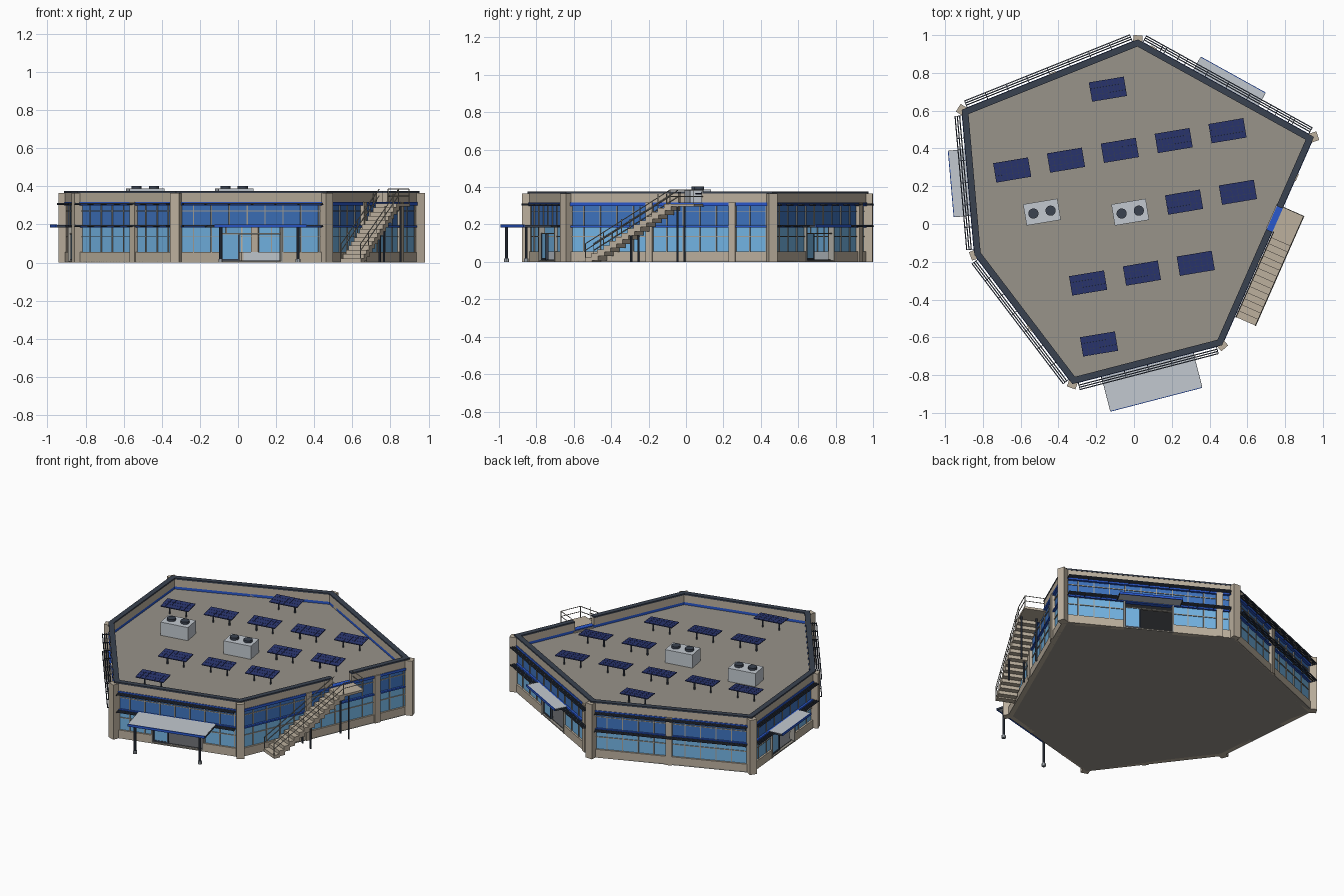
import bpy, bmesh, math
from mathutils import Matrix, Vector

old = bpy.data.objects.get("Cube")
if old:
    bpy.data.objects.remove(old, do_unlink=True)


def material(name, *rgb):
    lin = [((c / 255 + 0.055) / 1.055) ** 2.4 for c in rgb] + [1.0]
    m = bpy.data.materials.new(name)
    m.use_nodes = True
    m.diffuse_color = lin
    m.node_tree.nodes["Principled BSDF"].inputs["Base Color"].default_value = lin
    return m


BEIGE = material("beige_concrete", 188, 176, 158)
ROOF = material("roof_grey", 152, 147, 138)
DARK = material("interior_grey", 92, 94, 98)
STEEL = material("dark_steel", 58, 66, 80)
UPPER = material("upper_glass", 62, 115, 190)
LOWER = material("lower_glass", 115, 180, 228)
BLUE = material("blue_trim", 42, 88, 205)
LIGHT = material("light_grey", 194, 201, 208)
NAVY = material("solar_navy", 42, 54, 112)
FRAME = material("frame_grey", 165, 162, 154)

parts = {}


def mesh_for(name, mat):
    return parts.setdefault(name, (bmesh.new(), mat))[0]


def box(name, mat, frame, xs, ys, zs):
    """Box between the given limits, in a local frame."""
    lo, hi = Vector((xs[0], ys[0], zs[0])), Vector((xs[1], ys[1], zs[1]))
    m = frame @ Matrix.Translation((lo + hi) / 2) @ Matrix.Diagonal((*(hi - lo), 1))
    bmesh.ops.create_cube(mesh_for(name, mat), size=1, matrix=m)


def rod(name, mat, frame, p, q, r, sides=8):
    """Round bar from p to q, in a local frame."""
    p, q = Vector(p), Vector(q)
    d = q - p
    m = frame @ Matrix.Translation((p + q) / 2) @ d.to_track_quat("Z", "Y").to_matrix().to_4x4()
    bmesh.ops.create_cone(mesh_for(name, mat), cap_ends=True, segments=sides,
                          radius1=r, radius2=r, depth=d.length, matrix=m)


def slab(name, mat, points, z0, z1):
    """Flat plate with the plan of the building."""
    bm = mesh_for(name, mat)
    low = [bm.verts.new((x, y, z0)) for x, y in points]
    top = [bm.verts.new((x, y, z1)) for x, y in points]
    bm.faces.new(low[::-1])
    bm.faces.new(top)
    for i in range(len(points)):
        j = (i + 1) % len(points)
        bm.faces.new((low[i], low[j], top[j], top[i]))


def spans(length, hole):
    return [(0, hole[0]), (hole[1], length)] if hole else [(0, length)]


def inside(s, hole, margin=0.0):
    return hole and hole[0] - margin < s < hole[1] + margin


# Plan corners, anticlockwise from the front left corner
plan = [(-0.325, -0.845), (0.465, -0.64), (0.95, 0.46),
        (0.02, 0.975), (-0.91, 0.603), (-0.843, -0.163)]
# Per side: door width, canopy width, canopy reach
sides = [(0.33, 0.5, 0.19), None, (0.3, 0.39, 0.08), None, (0.27, 0.35, 0.09), None]
STAIR_SIDE = 1
BAY, PANE = 0.485, 0.097
GLASS_Y, WALL_Y = (0.012, 0.02), (0.0, 0.03)
frames = []

for i, (px, py) in enumerate(plan):
    qx, qy = plan[(i + 1) % 6]
    L = math.hypot(qx - px, qy - py)
    M = Matrix.Translation((px, py, 0)) @ Matrix.Rotation(math.atan2(qy - py, qx - px), 4, "Z")
    frames.append(M)
    door = sides[i]
    hole = (L / 2 - door[0] / 2, L / 2 + door[0] / 2) if door else None
    gap = (0.655, 0.79) if i == STAIR_SIDE else None

    # Wall layers, bottom to top
    for s in spans(L, hole):
        box("base_wall", BEIGE, M, s, WALL_Y, (0, 0.055))
        inner = (max(s[0], 0.03), min(s[1], L - 0.03))
        box("base_lining", LIGHT, M, inner, (0.03, 0.036), (0.012, 0.055))
        box("lower_windows", LOWER, M, s, GLASS_Y, (0.055, 0.185))
        box("window_bars", FRAME, M, s, (0.007, 0.024), (0.133, 0.138))
    box("middle_band", BLUE, M, (0, L), (-0.002, 0.03), (0.185, 0.195))
    box("upper_windows", UPPER, M, (0, L), GLASS_Y, (0.195, 0.302))
    box("window_bars", FRAME, M, (0, L), (0.007, 0.024), (0.268, 0.273))
    box("upper_band", BLUE, M, (0, L), (-0.004, 0.03), (0.3, 0.317))
    for s in spans(L, gap):
        box("parapet", BEIGE, M, s, WALL_Y, (0.317, 0.365))
        box("parapet_cap", STEEL, M, s, (-0.002, 0.032), (0.365, 0.375))

    # Window mullions and bay pillars
    for k in range(1, int(L / PANE) + 1):
        s = k * PANE
        z0 = 0.195 if inside(s, hole) else 0.055
        box("window_bars", FRAME, M, (s - 0.003, s + 0.003), (0.007, 0.024), (z0, 0.302))
    for k in range(1, int(L / BAY) + 1):
        s = k * BAY
        if not inside(s, hole, 0.03) and s < L - 0.05:
            box("bay_pillars", BEIGE, M, (s - 0.02, s + 0.02), (-0.008, 0.03), (0, 0.317))

    # Sunshade louvres with brackets
    if i != STAIR_SIDE:
        cover = (L / 2 - door[1] / 2, L / 2 + door[1] / 2) if door else None
        for z, cut in ((0.193, cover), (0.309, None)):
            for a, b in spans(L, cut):
                a, b = max(a, 0.03), min(b, L - 0.03)
                for y in (-0.016, -0.028, -0.04):
                    box("sunshade_slats", STEEL, M, (a, b), (y - 0.003, y + 0.003), (z - 0.003, z + 0.003))
                n = max(1, round((b - a) / 0.12))
                for k in range(n + 1):
                    s = a + (b - a) * k / n
                    box("sunshade_brackets", STEEL, M, (s - 0.002, s + 0.002), (-0.043, 0), (z - 0.007, z - 0.003))

    # Doorway frame, one glazed leaf and the canopy
    if door:
        a, b = hole
        for s in (a, b):
            box("door_jambs", FRAME, M, (s - 0.005, s + 0.005), (-0.003, 0.03), (0, 0.185))
        box("door_jambs", FRAME, M, (a, b), (0.007, 0.024), (0.148, 0.154))
        c = a + 0.1
        box("door_glass", LOWER, M, (a, c), GLASS_Y, (0.02, 0.148))
        for s in (a + 0.008, c):
            box("door_leaf_frame", STEEL, M, (s - 0.004, s + 0.004), (0.008, 0.024), (0.01, 0.148))
        box("door_leaf_frame", STEEL, M, (a, c), (0.008, 0.024), (0.01, 0.02))
        a, b = L / 2 - door[1] / 2, L / 2 + door[1] / 2
        reach = door[2]
        box("canopy", LIGHT, M, (a, b), (-reach, 0), (0.189, 0.197))
        box("canopy_fascia", BLUE, M, (a, b), (-reach - 0.004, -reach), (0.184, 0.2))
        for s in (a, b):
            box("canopy_beams", STEEL, M, (s - 0.002, s + 0.002), (-reach, 0), (0.184, 0.196))
        if reach > 0.1:
            for s in (a + 0.04, b - 0.04):
                y = -reach + 0.02
                rod("canopy_posts", STEEL, M, (s, y, 0), (s, y, 0.189), 0.008, 10)
                rod("canopy_post_feet", LIGHT, M, (s, y, 0), (s, y, 0.018), 0.013, 10)

# Corner columns turned halfway between their two walls
for i, (x, y) in enumerate(plan):
    d = frames[i].col[0].xyz + frames[i - 1].col[0].xyz
    M = Matrix.Translation((x, y, 0)) @ Matrix.Rotation(math.atan2(d.y, d.x), 4, "Z")
    box("corner_columns", BEIGE, M, (-0.024, 0.024), (-0.024, 0.024), (0, 0.366))

# Floor, ceiling and roof
inner_plan = [(x * 0.98, y * 0.98) for x, y in plan]
slab("ground_slab", ROOF, plan, 0, 0.008)
slab("interior_floor", DARK, inner_plan, 0.008, 0.012)
slab("ceiling", DARK, inner_plan, 0.28, 0.285)
slab("roof_deck", ROOF, inner_plan, 0.285, 0.3)

# Outside stair up to the roof
M = frames[STAIR_SIDE]
STEPS, START, END, TOP, OUT = 14, 0.165, 0.66, 0.31, -0.125
run, rise = (END - START) / STEPS, TOP / STEPS
for k in range(STEPS):
    x, z = START + k * run, (k + 1) * rise
    box("stair_steps", BEIGE, M, (x, x + run + 0.006), (OUT, -0.006), (max(0, z - rise - 0.014), z))
box("stair_landing", BEIGE, M, (END, 0.8), (OUT, 0.035), (TOP - 0.015, TOP))
for x, y in ((0.43, OUT + 0.01), (0.43, -0.02), (0.7, OUT + 0.01), (0.7, -0.02)):
    z = min(TOP, (x - START) / run * rise) - 0.01
    rod("stair_supports", STEEL, M, (x, y, 0), (x, y, z), 0.006)
for y in (OUT + 0.004, -0.01):
    for h in (0.04, 0.075):
        rod("stair_rails", FRAME, M, (START, y, rise + h), (END, y, TOP + h), 0.0025, 6)
    for k in range(0, STEPS + 1, 3):
        x, z = START + k * run, min(TOP, (k + 1) * rise)
        rod("stair_rails", FRAME, M, (x, y, z), (x, y, z + 0.075), 0.0025, 6)
for h in (0.04, 0.075):
    z = TOP + h
    rod("landing_rails", FRAME, M, (END, OUT + 0.004, z), (0.798, OUT + 0.004, z), 0.0025, 6)
    rod("landing_rails", FRAME, M, (0.798, OUT + 0.004, z), (0.798, 0, z), 0.0025, 6)
for x, y in ((END, OUT + 0.004), (0.798, OUT + 0.004), (0.798, 0)):
    rod("landing_rails", FRAME, M, (x, y, TOP), (x, y, TOP + 0.075), 0.0025, 6)

# Solar panels in rows on the roof
TURN = Matrix.Rotation(math.radians(9.5), 4, "Z")
rows = [(-0.645, 0.286, 5), (0.265, 0.116, 2), (-0.243, -0.312, 3), (-0.138, 0.714, 1), (-0.185, -0.635, 1)]
for x, y, count in rows:
    for k in range(count):
        M = Matrix.Translation((x + 0.285 * k, y + 0.052 * k, 0)) @ TURN
        for s in (-0.055, 0.055):
            rod("panel_legs", STEEL, M, (s, 0, 0.3), (s, 0, 0.366), 0.005, 6)
        T = M @ Matrix.Translation((0, 0, 0.367)) @ Matrix.Rotation(math.radians(4), 4, "X")
        box("panel_frames", STEEL, T, (-0.092, 0.092), (-0.05, 0.05), (-0.003, 0.002))
        for c in range(6):
            for r in range(3):
                u, v = (c - 2.5) * 0.0315, (r - 1) * 0.035
                box("panel_cells", NAVY, T, (u - 0.015, u + 0.015), (v - 0.0168, v + 0.0168), (0, 0.004))

# Rooftop cooling units with two fans each
for x in (-0.487, -0.02):
    M = Matrix.Translation((x, 0.063, 0)) @ TURN
    box("cooling_units", LIGHT, M, (-0.092, 0.092), (-0.057, 0.057), (0.3, 0.388))
    for s in (-0.046, 0.046):
        rod("cooling_fans", STEEL, M, (s, 0, 0.388), (s, 0, 0.403), 0.027, 20)

for name, (bm, mat) in parts.items():
    bmesh.ops.recalc_face_normals(bm, faces=bm.faces)
    mesh = bpy.data.meshes.new(name)
    bm.to_mesh(mesh)
    bm.free()
    mesh.materials.append(mat)
    bpy.context.collection.objects.link(bpy.data.objects.new(name, mesh))
